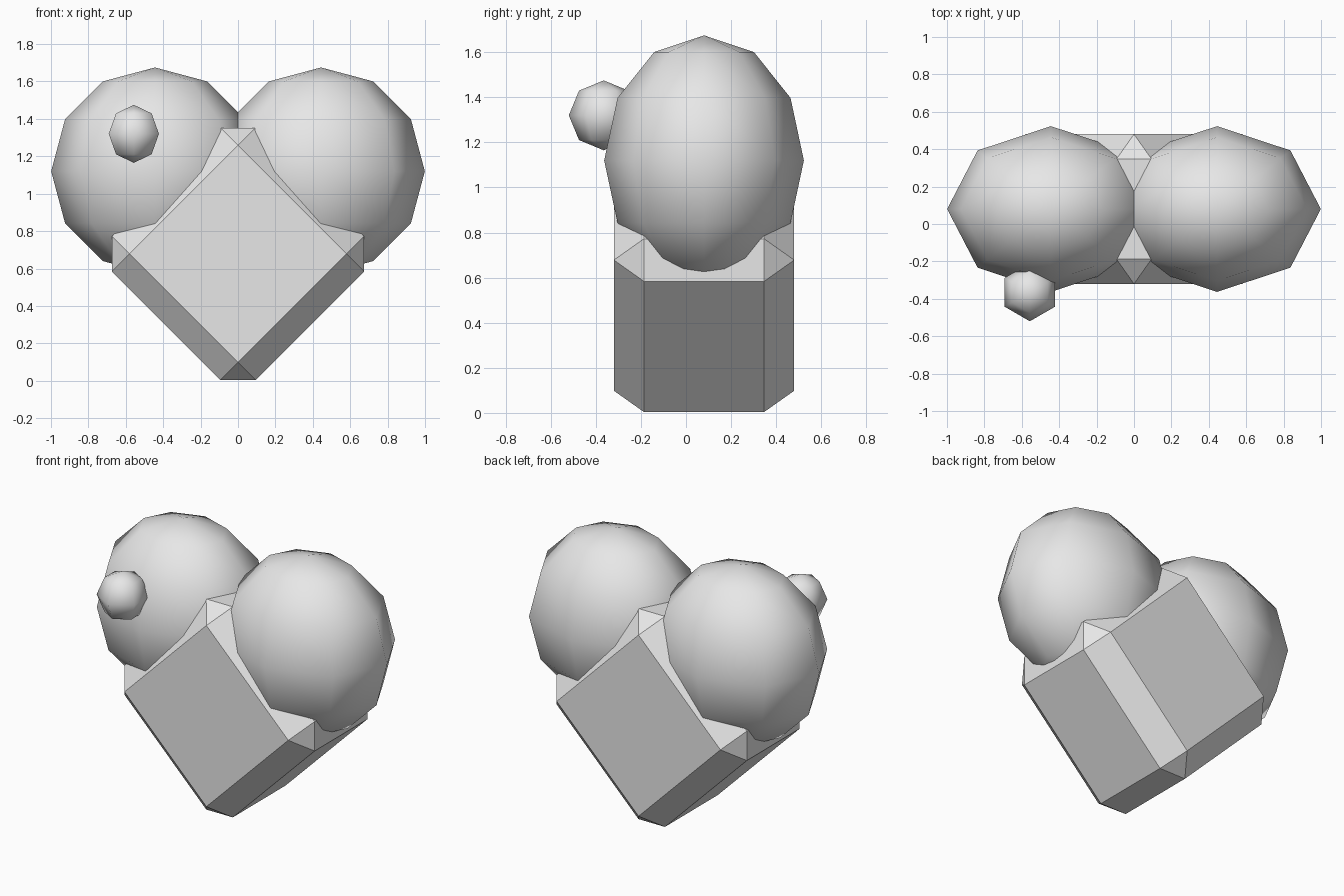
import bpy, math

if "Cube" in bpy.data.objects:
    bpy.data.objects.remove(bpy.data.objects["Cube"])

grey = bpy.data.materials.new("plain grey")
grey.diffuse_color = (0.8, 0.8, 0.8, 1)
grey.use_nodes = True
grey.node_tree.nodes["Principled BSDF"].inputs["Base Color"].default_value = grey.diffuse_color


def ball(name, loc, scale, segments, rings):
    bpy.ops.mesh.primitive_uv_sphere_add(segments=segments, ring_count=rings, radius=1, location=loc)
    ob = bpy.context.object
    ob.name = name
    ob.scale = scale
    bpy.ops.object.transform_apply(location=False, rotation=False, scale=True)
    bpy.ops.object.shade_smooth()
    ob.data.materials.append(grey)
    return ob


# Lower body: chamfered block standing on one edge
bpy.ops.mesh.primitive_cube_add(size=2, location=(0, 0.08, 0.678))
block = bpy.context.object
block.name = "heart_block"
block.scale = (0.543, 0.40, 0.543)
bpy.ops.object.transform_apply(location=False, rotation=False, scale=True)
block.rotation_euler = (0, math.radians(45), 0)
bevel = block.modifiers.new("chamfer", 'BEVEL')
bevel.width = 0.133
bevel.segments = 1
bevel.limit_method = 'NONE'
block.data.materials.append(grey)

# Two upper lobes, flattened front to back
for side, x in (("left", -0.444), ("right", 0.444)):
    ball(side + "_lobe", (x, 0.08, 1.12), (0.555, 0.443, 0.555), 8, 6)

# Small ball on the front of the left lobe
ball("small_ball", (-0.557, -0.365, 1.32), (0.155, 0.155, 0.155), 6, 4)
